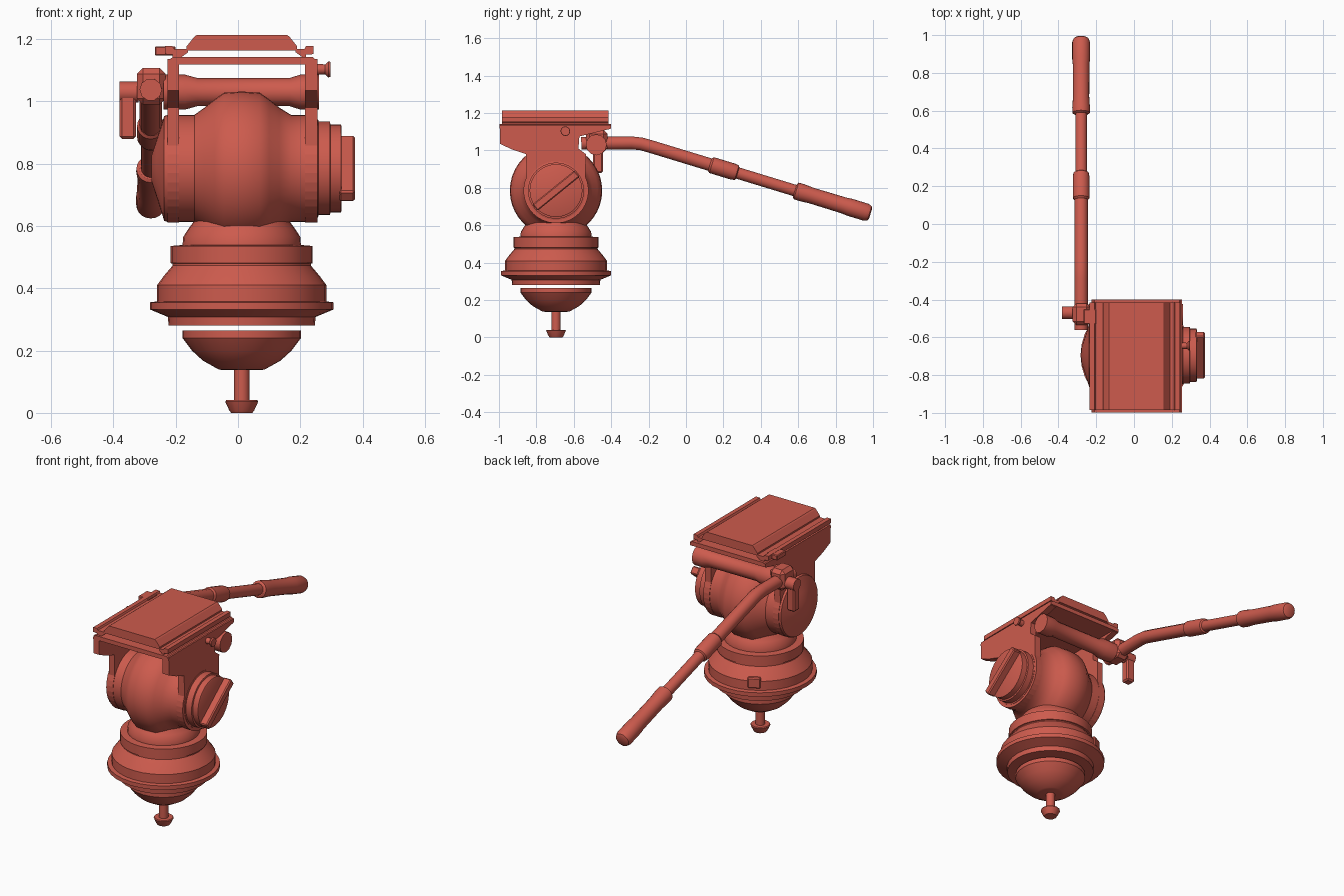
import bpy, bmesh
from math import pi, cos, sin, radians
from mathutils import Vector, Matrix

cube = bpy.data.objects.get("Cube")
if cube:
    bpy.data.objects.remove(cube, do_unlink=True)

red = bpy.data.materials.new("warm_red")
red.use_nodes = True
RGBA = (0.61, 0.105, 0.075, 1)
red.diffuse_color = RGBA
red.node_tree.nodes["Principled BSDF"].inputs["Base Color"].default_value = RGBA


def finish(name, bm, smooth=None):
    bmesh.ops.recalc_face_normals(bm, faces=bm.faces)
    mesh = bpy.data.meshes.new(name)
    bm.to_mesh(mesh)
    bm.free()
    mesh.materials.append(red)
    ob = bpy.data.objects.new(name, mesh)
    bpy.context.collection.objects.link(ob)
    if smooth:
        bpy.ops.object.select_all(action='DESELECT')
        ob.select_set(True)
        bpy.context.view_layer.objects.active = ob
        bpy.ops.object.shade_smooth_by_angle(angle=radians(smooth))
    return ob


def lathe(name, profile, origin, axis=(0, 0, 1), sides=32):
    """Capped revolve of (radius, distance) pairs about an axis."""
    bm = bmesh.new()
    rot = Vector((0, 0, 1)).rotation_difference(Vector(axis)).to_matrix()
    rings = []
    for r, h in profile:
        rings.append([bm.verts.new(Vector(origin) + rot @ Vector(
            (r * cos(2 * pi * i / sides), r * sin(2 * pi * i / sides), h)))
            for i in range(sides)])
    for a, b in zip(rings, rings[1:]):
        for i in range(sides):
            j = (i + 1) % sides
            bm.faces.new((a[i], a[j], b[j], b[i]))
    bm.faces.new(rings[0])
    bm.faces.new(rings[-1])
    return finish(name, bm, 32)


def prism(name, outline, axis, start, end):
    """Extrude a 2D outline along x (outline is y,z) or y (outline is x,z)."""
    bm = bmesh.new()
    place = (lambda p, d: (d, p[0], p[1])) if axis == 'x' else (lambda p, d: (p[0], d, p[1]))
    face = bm.faces.new([bm.verts.new(place(p, start)) for p in outline])
    out = bmesh.ops.extrude_face_region(bm, geom=[face])
    shift = Vector(place((0, 0), end - start))
    bmesh.ops.translate(bm, vec=shift, verts=[v for v in out['geom'] if isinstance(v, bmesh.types.BMVert)])
    return finish(name, bm)


def box(name, lo, hi, bevel=0.0):
    bm = bmesh.new()
    bmesh.ops.create_cube(bm, size=1)
    lo, hi = Vector(lo), Vector(hi)
    for v in bm.verts:
        v.co = (lo + hi) / 2 + v.co * (hi - lo)
    if bevel:
        bmesh.ops.bevel(bm, geom=bm.edges[:], offset=bevel, segments=1, affect='EDGES')
    return finish(name, bm)


CX, CY, CZ = 0.012, -0.695, 0.785

# Base stack on the vertical axis
lathe("tie_down_knob", [(0.034, 0), (0.04, 0.008), (0.053, 0.036), (0.05, 0.041)], (CX, CY, 0), sides=12)
lathe("tie_down_rod", [(0.025, 0.035), (0.025, 0.15)], (CX, CY, 0), sides=16)
lathe("half_bowl", [(0.06, 0.137), (0.075, 0.14), (0.125, 0.168), (0.16, 0.2), (0.19, 0.24), (0.19, 0.264)], (CX, CY, 0))
lathe("pan_base", [(0.235, 0.28), (0.237, 0.308), (0.285, 0.328), (0.295, 0.332), (0.295, 0.355),
                   (0.272, 0.358), (0.272, 0.41), (0.25, 0.44), (0.222, 0.473), (0.222, 0.479),
                   (0.228, 0.481), (0.228, 0.536), (0.19, 0.539), (0.188, 0.565), (0.172, 0.59),
                   (0.15, 0.62), (0.14, 0.65)], (CX, CY, 0))
level = box("bubble_level", (-0.035, 0.2, 0.37), (0.035, 0.277, 0.43), 0.006)
level.matrix_world = Matrix.Translation((CX, CY, 0)) @ Matrix.Rotation(radians(28), 4, 'Z')

# Tilt body, with its bulge around the sideways axis
lathe("tilt_body", [(0.172, -0.192), (0.172, -0.14), (0.195, -0.108), (0.222, -0.075), (0.243, -0.045),
                    (0.247, 0.012), (0.243, 0.07), (0.222, 0.1), (0.195, 0.133), (0.172, 0.17),
                    (0.172, 0.218)], (0, CY, CZ), (1, 0, 0), 40)

# Side plates: top flange flowing into a round lower lobe
lobe = [(CY + 0.174 * cos(radians(a)), CZ + 0.174 * sin(radians(a))) for a in range(25, -206, -10)]
plate = [(-0.995, 1.137), (-0.4, 1.137), (-0.405, 1.115), (-0.57, 1.075), (-0.575, 1.01), (-0.535, 0.98),
         *lobe, (-0.855, 0.98), (-0.93, 1.005), (-0.995, 1.035)]
prism("right_side_plate", plate, 'x', -0.226, -0.19)
prism("left_side_plate", plate, 'x', 0.215, 0.255)
lathe("right_pivot_cap", [(0.172, 0.225), (0.168, 0.237), (0.09, 0.262), (0.04, 0.278)],
      (0, CY, CZ), (-1, 0, 0))

# Drag knob with a diagonal grip bar
lathe("drag_knob", [(0.157, 0.25), (0.157, 0.257), (0.15, 0.259), (0.15, 0.295), (0.141, 0.297),
                    (0.141, 0.33), (0.135, 0.333)], (0, CY, CZ), (1, 0, 0), 40)
bar = box("drag_knob_grip", (0.325, -0.145, -0.022), (0.375, 0.145, 0.022), 0.006)
bar.matrix_world = Matrix.Translation((0, CY, CZ)) @ Matrix.Rotation(radians(39), 4, 'X')

# Top floor, clamp rails and sliding camera plate
prism("top_floor", [(-0.226, 1.118), (0.255, 1.118), (0.255, 1.13), (0.24, 1.142), (-0.21, 1.142), (-0.226, 1.13)],
      'y', -0.998, -0.4)
for name, outer, inner in (("right_rail", -0.235, -0.16), ("left_rail", 0.243, 0.185)):
    step = 0.025 if inner > outer else -0.025
    prism(name, [(outer + step, 1.14), (outer + step, 1.15), (outer, 1.152), (outer, 1.178),
                 (outer + step, 1.178), (outer + step * 1.2, 1.168), (inner, 1.168), (inner, 1.158),
                 (inner - step, 1.14)], 'y', -0.985, -0.415)
prism("camera_plate", [(-0.165, 1.164), (0.19, 1.164), (0.19, 1.177), (0.165, 1.208), (0.158, 1.213),
                       (-0.133, 1.213), (-0.14, 1.208), (-0.165, 1.177)], 'y', -0.985, -0.415)
box("plate_release", (-0.267, -0.53, 1.147), (-0.2, -0.45, 1.177), 0.004)
lathe("plate_lock_knob", [(0.018, 0.25), (0.016, 0.28), (0.026, 0.29), (0.024, 0.297)],
      (0, -0.645, 1.103), (1, 0, 0), 12)

# Rear cross bar that carries the handle mount
HY, HZ = -0.48, 1.03
lathe("cross_bar", [(0.056, -0.24), (0.056, -0.17), (0.045, -0.13), (0.045, 0.165), (0.056, 0.2), (0.056, 0.26)],
      (0, HY, HZ), (1, 0, 0), 12)
box("handle_clamp", (-0.325, -0.535, 0.99), (-0.232, -0.42, 1.108), 0.02)
lathe("clamp_bolt", [(0.034, 0.32), (0.034, 0.38)], (0, -0.47, 1.03), (-1, 0, 0), 12)
box("clamp_lever", (-0.38, -0.497, 0.88), (-0.328, -0.445, 1.055), 0.008)

# Pan handle: bent tube, collar and grip
HX = -0.28
elbow, tip = Vector((HX, -0.245, 1.038)), Vector((HX, 0.987, 0.662))
aim = (tip - elbow).normalized()
path = [Vector((HX, -0.56, 1.038)), Vector((HX, -0.29, 1.04)), Vector((HX, -0.24, 1.035)),
        Vector((HX, -0.19, 1.021)), elbow + aim * 0.42]
curve = bpy.data.curves.new("handle_tube", 'CURVE')
curve.dimensions = '3D'
curve.bevel_depth = 0.036
curve.bevel_resolution = 3
curve.use_fill_caps = True
spline = curve.splines.new('POLY')
spline.points.add(len(path) - 1)
for point, co in zip(spline.points, path):
    point.co = (*co, 1)
curve.materials.append(red)
bpy.context.collection.objects.link(bpy.data.objects.new("handle_tube", curve))

length = (tip - elbow).length
lathe("handle_extension", [(0.036, 0.39), (0.044, 0.4), (0.044, 0.52), (0.04, 0.54), (0.031, 0.545),
                           (0.031, 0.9)], elbow, aim, 20)
lathe("handle_grip", [(0.036, 0.865), (0.046, 0.872), (0.047, 0.9), (0.043, 0.96), (0.044, length - 0.15),
                      (0.047, length - 0.12), (0.047, length - 0.025), (0.04, length - 0.006), (0.03, length)],
      elbow, aim, 20)
